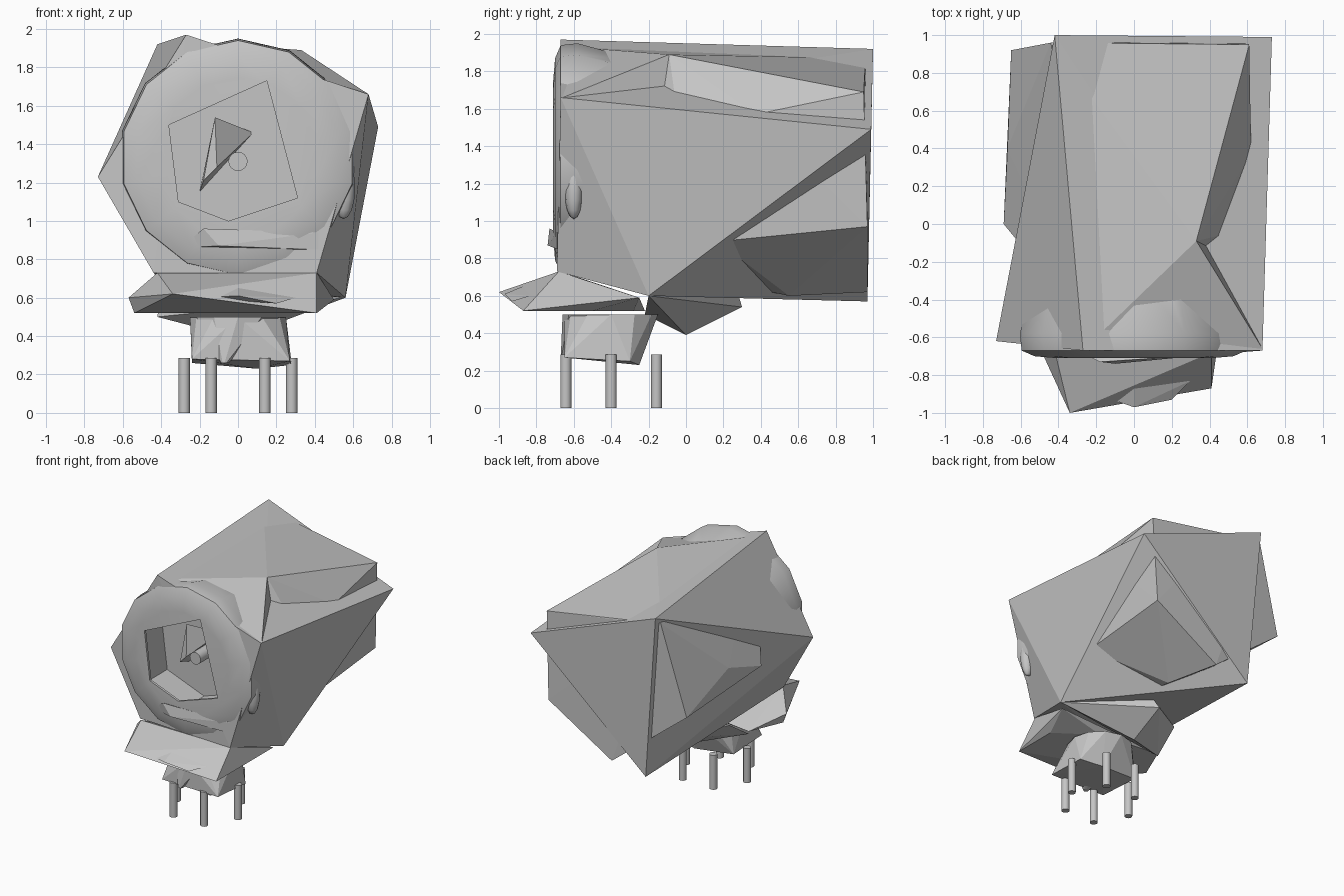
import bpy, bmesh, math
from mathutils import Vector

if "Cube" in bpy.data.objects:
    bpy.data.objects.remove(bpy.data.objects["Cube"], do_unlink=True)

GREY = (0.56, 0.56, 0.56, 1.0)
grey = bpy.data.materials.new("plain_grey")
grey.use_nodes = True
grey.diffuse_color = GREY
for node in grey.node_tree.nodes:
    if node.type == 'BSDF_PRINCIPLED':
        node.inputs["Base Color"].default_value = GREY


def finish(name, bm):
    bmesh.ops.recalc_face_normals(bm, faces=bm.faces[:])
    mesh = bpy.data.meshes.new(name)
    bm.to_mesh(mesh)
    bm.free()
    mesh.materials.append(grey)
    ob = bpy.data.objects.new(name, mesh)
    bpy.context.scene.collection.objects.link(ob)
    return ob


def hull(name, points):
    """Faceted convex solid around a few corner points."""
    bm = bmesh.new()
    for p in points:
        bm.verts.new(p)
    res = bmesh.ops.convex_hull(bm, input=bm.verts[:])
    loose = {g for g in res["geom_interior"] + res["geom_unused"]
             if isinstance(g, bmesh.types.BMVert)}
    bmesh.ops.delete(bm, geom=list(loose), context='VERTS')
    return finish(name, bm)


def loft(name, rings):
    """Solid through a series of equal-length rings of points."""
    bm = bmesh.new()
    loops = [[bm.verts.new(p) for p in ring] for ring in rings]
    n = len(loops[0])
    for a, b in zip(loops, loops[1:]):
        for i in range(n):
            j = (i + 1) % n
            bm.faces.new((a[i], a[j], b[j], b[i]))
    bm.faces.new(loops[0])
    bm.faces.new(loops[-1][::-1])
    return finish(name, bm)


def circle(n, r, centre, axis, turn=0.0):
    pts = []
    for i in range(n):
        t = turn + math.tau * i / n
        u, v = r * math.cos(t), r * math.sin(t)
        pts.append(Vector(centre) + (Vector((u, 0, v)) if axis == 'Y' else Vector((u, v, 0))))
    return pts


def smooth(ob, angle=30):
    bpy.ops.object.select_all(action='DESELECT')
    ob.select_set(True)
    bpy.context.view_layer.objects.active = ob
    bpy.ops.object.shade_smooth_by_angle(angle=math.radians(angle))


# Outer shell: a skewed, three-sided housing
shell = hull("outer_shell", [
    (-.73, -.62, 1.23), (-.27, -.67, 1.97), (.68, -.67, 1.66), (.56, -.2, .6),
    (-.42, 1, 1.92), (.73, .99, 1.49), (-.31, .97, .57),
    (-.44, -.65, .73), (.41, -.69, .73)])

# Inner housing whose corners stand proud of the shell
inner = hull("inner_housing", [
    (-.2, -.6, 1.93), (.33, -.09, 1.89), (.61, .95, 1.69), (-.08, .96, 1.8),
    (.62, .37, 1.57), (.5, -.05, 1.6), (.58, .97, .97), (.58, .17, .89),
    (0, .97, .62), (.12, .55, .6), (-.65, .92, 1.13), (-.67, .4, 1.35),
    (-.69, 0, 1.22), (-.44, .96, 1.87), (0, -.4, .8)])

# Sloping brow from the top ridge to the front corner
ramp = hull("top_ramp", [(-.2, -.6, 1.93), (.68, -.66, 1.66), (.33, -.09, 1.89),
                         (.4, -.1, 1.6), (0, -.1, 1.6)])

# Keel under the shell
hull("underside_keel", [(.56, -.2, .6), (0, 0, .39), (-.42, -.22, .5),
                        (0, .3, .54), (-.4, 0, .65), (.1, .25, .7)])

# Round front barrel, widest near the face
MID = 1.33
barrel = loft("front_barrel", [circle(14, r, (0, y, MID), 'Y', math.pi / 2) for y, r in
                               ((-.71, .42), (-.7, .54), (-.67, .61), (-.58, .62), (-.25, .53))])

# Five-sided opening that widens into a hollow behind the face
opening = [(-.36, 1.5), (.15, 1.73), (.31, 1.12), (-.05, 1.0), (-.31, 1.1)]
cutter = loft("opening_cutter", [
    [(x * k, y, MID + (z - MID) * k) for x, z in opening]
    for y, k in ((-.9, 1.0), (-.69, 1.0), (-.62, 1.3), (-.35, 1.3))])
cutter.hide_render = True
parts = (shell, inner, ramp, barrel)
for ob in parts:
    mod = ob.modifiers.new("opening", 'BOOLEAN')
    mod.operation = 'DIFFERENCE'
    mod.solver = 'EXACT'
    mod.object = cutter
bpy.context.view_layer.update()
deps = bpy.context.evaluated_depsgraph_get()
for ob in parts:
    cut = bpy.data.meshes.new_from_object(ob.evaluated_get(deps))
    ob.modifiers.clear()
    ob.data = cut
bpy.data.objects.remove(cutter, do_unlink=True)
smooth(barrel, 32)

# Rod and angled fin inside the opening
smooth(loft("centre_rod", [circle(16, .05, (0, y, 1.31), 'Y') for y in (-.56, -.33)]))
hull("inner_fin", [(-.12, -.5, 1.54), (-.18, -.5, 1.21), (-.11, -.52, 1.28),
                   (.08, -.34, 1.46), (-.2, -.34, 1.15)])

# Brow under the opening
hull("lower_brow", [(-.3, -.67, .86), (-.18, -.73, .96), (.42, -.69, .94),
                    (.42, -.69, .85), (-.1, -.74, .87), (0, -.6, .9)])

# Projecting lip below the face
hull("front_lip", [
    (-.42, -.67, .73), (.41, -.68, .73), (-.34, -1, .62), (.41, -.87, .52),
    (-.54, -.5, .52), (-.57, -.5, .6), (.41, -.5, .52), (.5, -.25, .59),
    (-.42, -.22, .52), (.1, -.28, .52)])
hull("lip_ridge", [(0, -.97, .61), (.3, -.83, .6), (-.2, -.9, .6), (.2, -.93, .57), (0, -.85, .66)])

# Side knob
bm = bmesh.new()
bmesh.ops.create_uvsphere(bm, u_segments=12, v_segments=8, radius=1)
for v in bm.verts:
    v.co = Vector((.55, -.6, 1.17)) + Vector((v.co.x * .06, v.co.y * .05, v.co.z * .16))
smooth(finish("side_knob", bm), 60)

# Neck with a pointed front facet
hull("neck", circle(12, .25, (0, -.4, .5), 'Z') + [
    (-.24, -.65, .28), (.27, -.65, .27), (.1, -.25, .23), (-.24, -.28, .26), (.28, -.3, .25)])
smooth(loft("neck_cone", [circle(12, .25, (0, -.41, .5), 'Z'),
                          circle(12, .02, (-.07, -.65, .26), 'Z')]))

# Six pins in a ring
for i in range(6):
    a = math.tau * i / 6
    x, y = .28 * math.cos(a), -.4 + .28 * math.sin(a)
    smooth(loft("pin", [circle(14, .03, (x, y, z), 'Z') for z in (0, .285)]))
